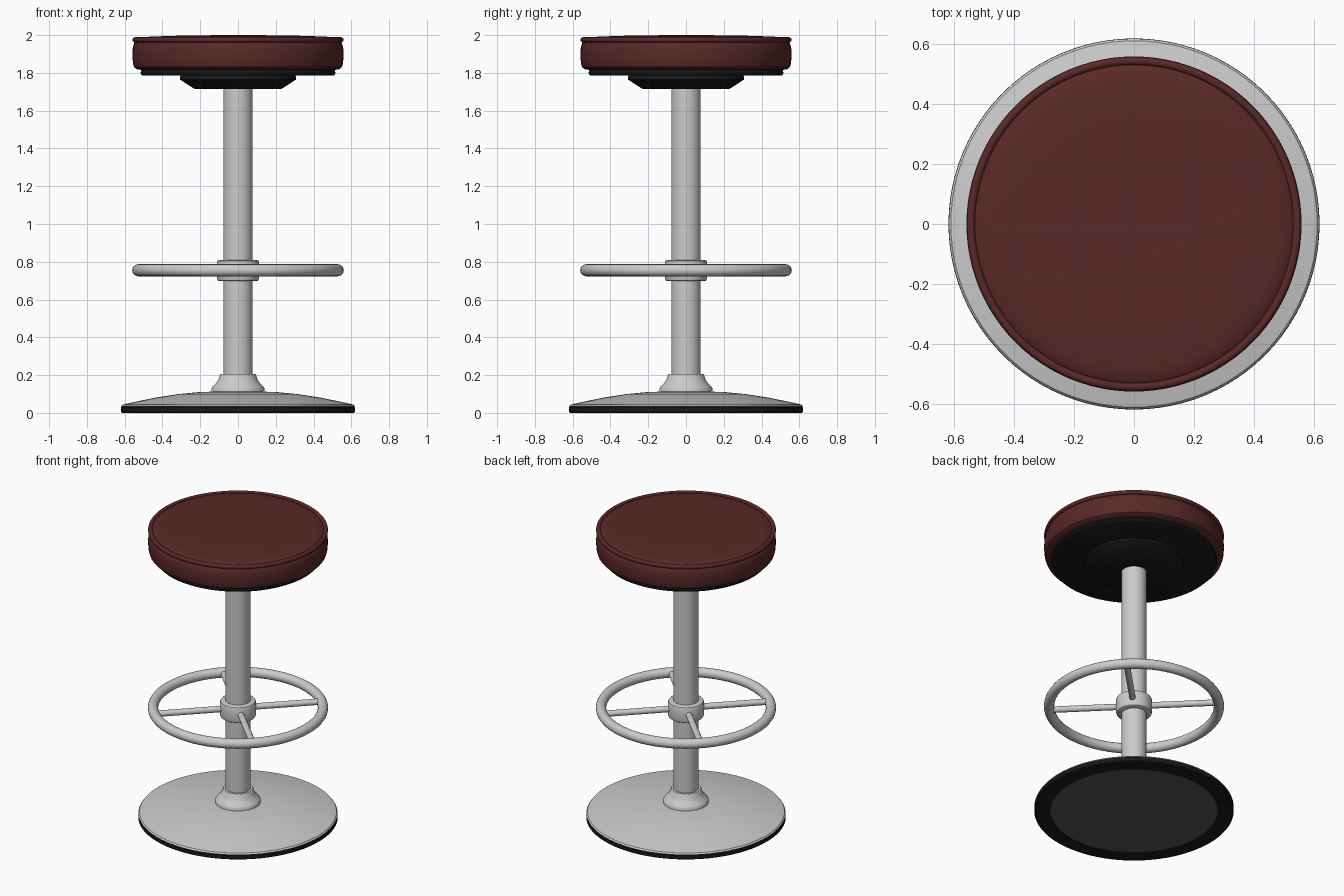
import bpy, bmesh
from math import pi, cos, sin, radians
from mathutils import Matrix

if "Cube" in bpy.data.objects:
    bpy.data.objects.remove(bpy.data.objects["Cube"])

SEG = 96


def material(name, rgb):
    m = bpy.data.materials.new(name)
    m.diffuse_color = (*rgb, 1)
    m.use_nodes = True
    m.node_tree.nodes["Principled BSDF"].inputs["Base Color"].default_value = m.diffuse_color
    return m


red = material("red_vinyl", (0.10, 0.022, 0.02))
black = material("black_rubber", (0.01, 0.01, 0.01))
dark = material("dark_metal", (0.09, 0.09, 0.095))


def finish(name, bm, mat=None):
    bmesh.ops.recalc_face_normals(bm, faces=bm.faces)
    me = bpy.data.meshes.new(name)
    bm.to_mesh(me)
    bm.free()
    ob = bpy.data.objects.new(name, me)
    bpy.context.collection.objects.link(ob)
    if mat:
        me.materials.append(mat)
    bpy.ops.object.select_all(action='DESELECT')
    ob.select_set(True)
    bpy.context.view_layer.objects.active = ob
    bpy.ops.object.shade_smooth_by_angle(angle=radians(35))
    return ob


def lathe(name, profile, mat=None, closed=False):
    """Spin an (r, z) profile round the z axis."""
    bm = bmesh.new()
    vs = [bm.verts.new((r, 0, z)) for r, z in profile]
    es = [bm.edges.new(p) for p in zip(vs, vs[1:])]
    if closed:
        es.append(bm.edges.new((vs[-1], vs[0])))
    bmesh.ops.spin(bm, geom=vs + es, cent=(0, 0, 0), axis=(0, 0, 1),
                   angle=2 * pi, steps=SEG, use_duplicate=False)
    bmesh.ops.remove_doubles(bm, verts=bm.verts, dist=1e-5)
    return finish(name, bm, mat)


def circle(r, z, rad, n=16):
    return [(r + rad * cos(2 * pi * i / n), z + rad * sin(2 * pi * i / n)) for i in range(n)]


# Base: rubber rim, domed dish, underside disc
lathe("base_rubber_rim", [(0.52, 0.0), (0.612, 0.0), (0.62, 0.006), (0.62, 0.03),
                          (0.612, 0.037), (0.52, 0.037)], black, closed=True)
lathe("base_dish", [(0, 0.03), (0.608, 0.03), (0.618, 0.036), (0.612, 0.044), (0.53, 0.062),
                    (0.43, 0.082), (0.32, 0.099), (0.2, 0.111), (0, 0.115)])
lathe("base_underside", [(0, 0.004), (0.525, 0.004), (0.525, 0.03), (0, 0.03)], dark)

# Flared flange at the foot of the column
lathe("column_flange", [(0, 0.1), (0.141, 0.1), (0.141, 0.128), (0.135, 0.138), (0.118, 0.155),
                        (0.104, 0.175), (0.097, 0.198), (0.092, 0.206), (0, 0.206)])

# Column
lathe("column", [(0, 0.1), (0.078, 0.1), (0.078, 1.73), (0, 1.73)])

# Footrest: collar, ring and four diagonal spokes
lathe("footrest_collar", [(0.07, 0.697), (0.1, 0.697), (0.108, 0.702), (0.112, 0.715),
                          (0.112, 0.795), (0.108, 0.805), (0.1, 0.81), (0.07, 0.81)], closed=True)
lathe("footrest_ring", circle(0.528, 0.755, 0.032), closed=True)
for i in range(4):
    bm = bmesh.new()
    bmesh.ops.create_cone(bm, cap_ends=True, segments=20, radius1=0.02, radius2=0.02, depth=0.42)
    bm.transform(Matrix.Rotation(pi / 4 + i * pi / 2, 4, 'Z')
                 @ Matrix.Translation((0.305, 0, 0.755)) @ Matrix.Rotation(pi / 2, 4, 'Y'))
    finish(f"footrest_spoke_{i + 1}", bm)

# Black mount and plate under the seat
lathe("seat_mount", [(0, 1.715), (0.23, 1.715), (0.308, 1.765), (0.308, 1.778), (0.3, 1.79),
                     (0, 1.79)], black)
lathe("seat_plate", [(0, 1.785), (0.503, 1.785), (0.512, 1.79), (0.516, 1.8), (0.512, 1.812),
                     (0.503, 1.82), (0, 1.82)], black)

# Padded seat: cushion side, piping and gently domed top
lathe("seat_cushion", [(0, 1.815), (0.51, 1.815), (0.535, 1.819), (0.55, 1.83), (0.556, 1.85),
                       (0.559, 1.89), (0.557, 1.935), (0.55, 1.957), (0.538, 1.968), (0, 1.968)], red)
lathe("seat_piping", circle(0.545, 1.975, 0.014, 12), red, closed=True)
lathe("seat_top", [(0.535, 1.965), (0.532, 1.978), (0.522, 1.986), (0.48, 1.991), (0.36, 1.996),
                   (0.2, 1.999), (0, 2.0)], red)
